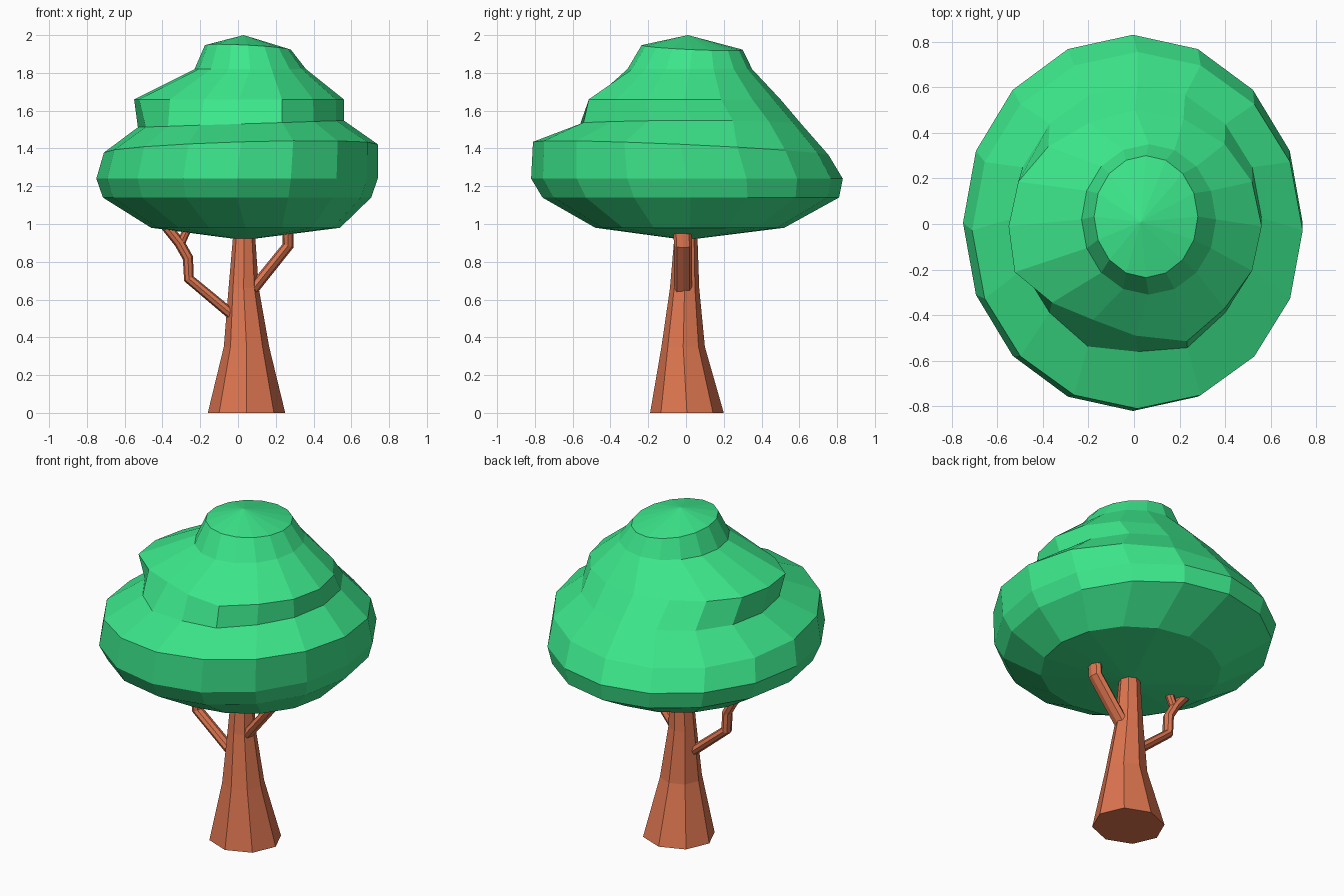
import bpy
from math import cos, sin, pi
from mathutils import Vector

if "Cube" in bpy.data.objects:
    bpy.data.objects.remove(bpy.data.objects["Cube"])


def material(name, color):
    m = bpy.data.materials.new(name)
    m.diffuse_color = color
    m.use_nodes = True
    m.node_tree.nodes["Principled BSDF"].inputs["Base Color"].default_value = m.diffuse_color
    return m


bark = material("bark", (0.73, 0.18, 0.08, 1))
leaf = material("leaf", (0.045, 0.80, 0.26, 1))


def make_object(name, verts, faces, mat):
    mesh = bpy.data.meshes.new(name)
    mesh.from_pydata(verts, [], faces)
    mesh.materials.append(mat)
    obj = bpy.data.objects.new(name, mesh)
    bpy.context.collection.objects.link(obj)
    return obj


def loft(name, rings, mat, bottom=None, top=None):
    """Skin equal-length rings; each end closes to a point or a flat cap."""
    n = len(rings[0])
    verts = [v for r in rings for v in r]
    faces = [(k * n + i, k * n + (i + 1) % n, (k + 1) * n + (i + 1) % n, (k + 1) * n + i)
             for k in range(len(rings) - 1) for i in range(n)]
    last = (len(rings) - 1) * n
    if bottom:
        verts.append(bottom)
        faces += [(len(verts) - 1, (i + 1) % n, i) for i in range(n)]
    else:
        faces.append(tuple(reversed(range(n))))
    if top:
        verts.append(top)
        faces += [(len(verts) - 1, last + i, last + (i + 1) % n) for i in range(n)]
    else:
        faces.append(tuple(range(last, last + n)))
    return make_object(name, verts, faces, mat)


def ring(n, z, x0, x1, y0, y1, tilt_x=0, tilt_y=0, bumps={}):
    """Oval ring filling the given extents, optionally tilted, with some corners pushed in or out."""
    pts = []
    for i in range(n):
        a = 2 * pi * i / n
        c, s = cos(a), sin(a)
        k = bumps.get(i, 1)
        pts.append(((x0 + x1) / 2 + (x1 - x0) / 2 * c * k,
                    (y0 + y1) / 2 + (y1 - y0) / 2 * s * k,
                    z + tilt_x * c + tilt_y * s))
    return pts


def branch(name, path, rx, ry, n=8):
    """Oval tube in the xz plane along a path, mitred at the bends."""
    pts = [Vector(p) for p in path]
    rings = []
    for i, p in enumerate(pts):
        t = Vector((0, 0, 0))
        if i > 0:
            t += (p - pts[i - 1]).normalized()
        if i < len(pts) - 1:
            t += (pts[i + 1] - p).normalized()
        t.normalize()
        side = Vector((0, 1, 0)).cross(t).normalized()
        rings.append([p + side * rx * cos(2 * pi * k / n) + Vector((0, ry * sin(2 * pi * k / n), 0))
                      for k in range(n)])
    return loft(name, rings, bark)


# Trunk: flared and slightly leaning
trunk_sections = [
    (0.00, -0.16, 0.25, -0.19, 0.20),
    (0.35, -0.075, 0.165, -0.13, 0.10),
    (0.66, -0.05, 0.11, -0.085, 0.07),
    (0.95, -0.025, 0.09, -0.06, 0.06),
]
loft("trunk", [ring(8, *s) for s in trunk_sections], bark)

# Branches
branch("right_branch", [(0.06, -0.015, 0.63), (0.265, -0.015, 0.885), (0.265, -0.02, 0.97)], 0.03, 0.048)
branch("left_branch", [(-0.02, -0.02, 0.51), (-0.26, -0.02, 0.71), (-0.265, -0.02, 0.82),
                       (-0.31, -0.02, 0.90), (-0.39, -0.02, 1.0)], 0.028, 0.034)
branch("left_twig", [(-0.31, -0.02, 0.88), (-0.265, -0.02, 0.98)], 0.022, 0.026)

# Canopy: stepped, faceted crown; the middle step fades out at front left and back
canopy_sections = [
    (0.98, -0.46, 0.54, -0.48, 0.52),
    (1.14, -0.715, 0.705, -0.76, 0.81),
    (1.24, -0.75, 0.74, -0.82, 0.83),
    (1.40, -0.71, 0.74, -0.81, 0.755, 0.022, -0.035),
    (1.53, -0.53, 0.56, -0.56, 0.61, 0.018, 0, {11: 1.04, 13: 1.05}),
    (1.66, -0.55, 0.56, -0.52, 0.50, 0, 0,
     {5: 0.96, 6: 0.97, 9: 1.03, 10: 0.93, 11: 0.87, 12: 0.94, 13: 1.07}),
    (1.82, -0.23, 0.36, -0.31, 0.35),
    (1.935, -0.175, 0.28, -0.235, 0.30, -0.012, -0.012),
]
loft("canopy", [ring(16, *s) for s in canopy_sections], leaf,
     bottom=(0.03, 0.0, 0.915), top=(0.03, 0.01, 2.0))
